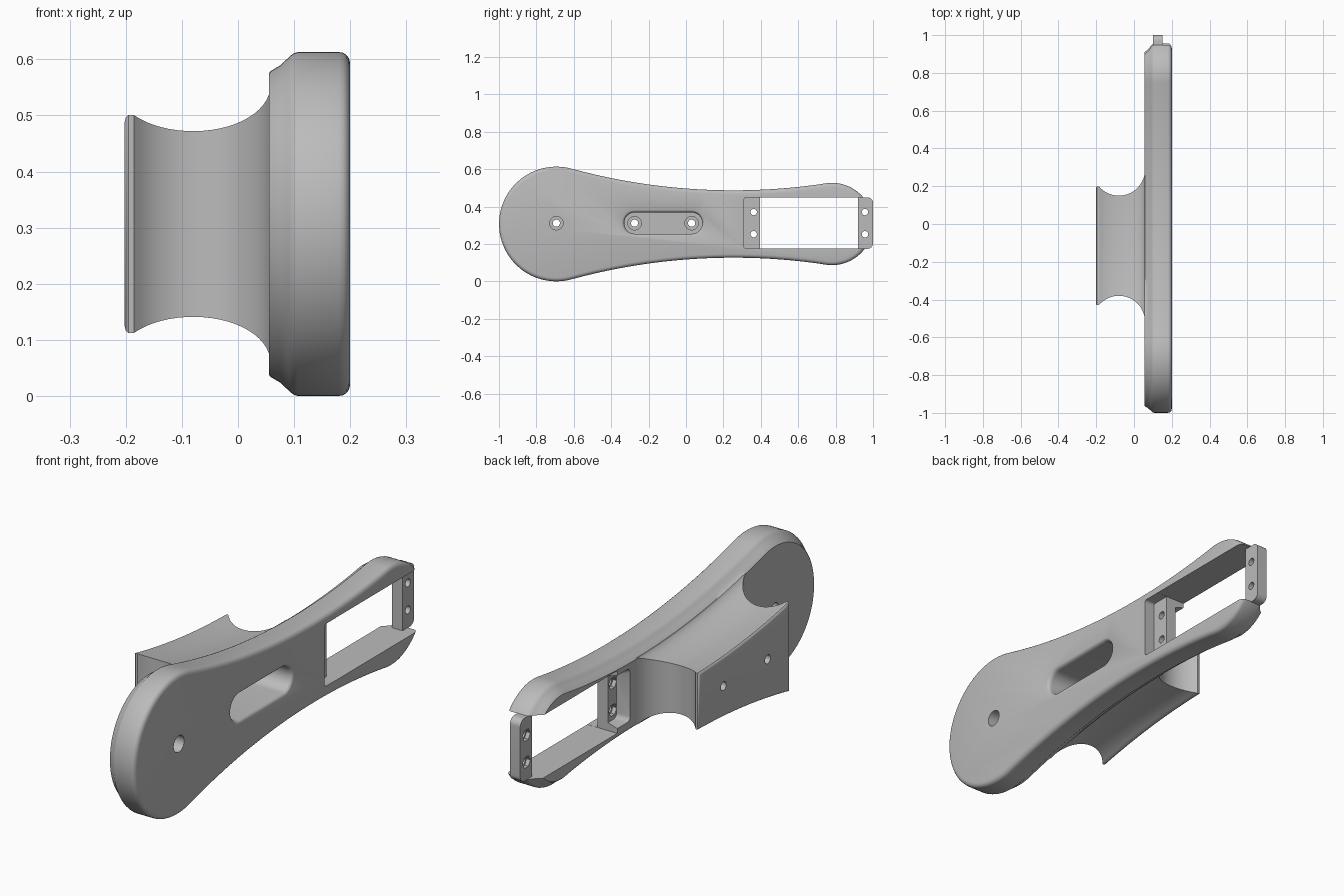
import bpy, bmesh
from math import sin, cos, pi, sqrt, atan2

old = bpy.data.objects.get("Cube")
if old:
    bpy.data.objects.remove(old)

mat = bpy.data.materials.new("plain grey")
mat.use_nodes = True
mat.diffuse_color = (0.5, 0.5, 0.5, 1)
mat.node_tree.nodes["Principled BSDF"].inputs["Base Color"].default_value = (0.5, 0.5, 0.5, 1)

MID = 0.3065                          # height of the long axis
BIG_Y, BIG_R = -0.693, 0.3065         # large round end
END_Y, END_R = 0.78, 0.22             # small round end
NECK_Y, NECK_Z, NECK_R = 0.254, 3.48, 3.3   # hollow arc of the waist


def loft(name, rings):
    """Closed solid through rings of (x, [(y, z), ...])."""
    bm = bmesh.new()
    loops = [[bm.verts.new((x, y, z)) for y, z in pts] for x, pts in rings]
    for a, b in zip(loops, loops[1:]):
        for i in range(len(a)):
            j = (i + 1) % len(a)
            bm.faces.new((a[i], a[j], b[j], b[i]))
    bm.faces.new(loops[0][::-1])
    bm.faces.new(loops[-1])
    bmesh.ops.recalc_face_normals(bm, faces=bm.faces)
    mesh = bpy.data.meshes.new(name)
    bm.to_mesh(mesh)
    bm.free()
    mesh.materials.append(mat)
    obj = bpy.data.objects.new(name, mesh)
    bpy.context.collection.objects.link(obj)
    return obj


def arc(y, z, r, a0, a1, n):
    return [(y + r * cos(a0 + (a1 - a0) * i / n), z + r * sin(a0 + (a1 - a0) * i / n))
            for i in range(n + 1)]


def rounded(y0, y1, z0, z1, r, n=10):
    """Rounded rectangle across y and z."""
    pts = []
    for k, (y, z) in enumerate([(y1 - r, z1 - r), (y0 + r, z1 - r),
                                (y0 + r, z0 + r), (y1 - r, z0 + r)]):
        pts += arc(y, z, r, k * pi / 2, (k + 1) * pi / 2, n)
    # drop points that coincide where two corners meet
    return [p for i, p in enumerate(pts)
            if abs(p[0] - pts[i - 1][0]) + abs(p[1] - pts[i - 1][1]) > 1e-5]


def box(x0, x1, y0, y1, z0, z1):
    pts = [(y0, z0), (y1, z0), (y1, z1), (y0, z1)]
    return loft("cutter", [(x0, pts), (x1, pts)])


def rod(x0, x1, y, z, r, n=32):
    pts = arc(y, z, r, 0, 2 * pi, n)[:-1]
    return loft("cutter", [(x0, pts), (x1, pts)])


def combine(target, tool, operation="DIFFERENCE"):
    mod = target.modifiers.new("join", "BOOLEAN")
    mod.operation, mod.solver, mod.object = operation, "EXACT", tool
    tool.hide_render = True
    bpy.context.view_layer.objects.active = target
    bpy.ops.object.modifier_apply(modifier=mod.name)
    bpy.data.objects.remove(tool)


def outline(inset):
    """Paddle outline, drawn inward by the inset."""
    big = atan2(NECK_Z, NECK_Y - BIG_Y)
    end = atan2(NECK_Z, NECK_Y - END_Y)
    upper = arc(BIG_Y, 0, BIG_R - inset, pi, big, 36)
    upper += arc(NECK_Y, NECK_Z, NECK_R + inset, big - pi, end - pi, 36)[1:-1]
    upper += arc(END_Y, 0, END_R - inset, end, 0, 28)
    lower = [(y, -z) for y, z in upper[-2:0:-1]]
    return [(y, z + MID) for y, z in upper + lower]


# Paddle plate: softened back edge, small round on the face edge
body = loft("paddle_body", [(x, outline(d)) for x, d in [
    (0.055, 0.038), (0.058, 0.034), (0.075, 0.024), (0.09, 0.01), (0.098, 0.003), (0.106, 0),
    (0.18, 0), (0.188, 0.0015), (0.194, 0.006), (0.198, 0.012), (0.2, 0.02)]])


# Saddle shaped mount behind the plate
def mount_ring(x, shrink=0):
    k = 0.138 - sqrt(0.138 ** 2 - (max(x, -0.186) + 0.08) ** 2)
    y0, y1, n = -0.38 - k + shrink, 0.15 + k - shrink, 24
    ys = [y0 + (y1 - y0) * i / n for i in range(n + 1)]
    half = [NECK_Z - sqrt(NECK_R ** 2 - (y - NECK_Y) ** 2) - 0.076 + 0.38 * k - shrink
            for y in ys]
    top = [(y, MID + h) for y, h in zip(ys, half)]
    return top + [(y, MID - h) for y, h in zip(ys[::-1], half[::-1])]


rings = [(-0.202, mount_ring(-0.2, 0.01)), (-0.2, mount_ring(-0.2, 0.004)),
         (-0.195, mount_ring(-0.2)), (-0.19, mount_ring(-0.2))]
for i in range(21):
    x = -0.08 + 0.138 * sin(-0.87 + (1.36 + 0.87) * i / 20)
    rings.append((x, mount_ring(x)))
rings.append((0.12, rings[-1][1]))
combine(body, loft("mount", rings), "UNION")

# End of the paddle: clear the tip and add the thin fixing tab
W0, W1 = 0.175, 0.448
combine(body, box(0, 0.3, 0.91, 1.2, W0, W1))
tab_pts = rounded(0.85, 1.0, W0 - 0.001, W1 + 0.001, 0.03)
combine(body, loft("tab", [(0.1, tab_pts), (0.15, tab_pts)]), "UNION")

# Window, and the stepped ledge in front of it
combine(body, box(0, 0.3, 0.395, 0.92, W0, W1))
ledge = rounded(0.31, 0.6, W0 + 0.0005, W1 - 0.0005, 0.012, 4)
combine(body, loft("cutter", [(0.15, ledge), (0.3, ledge)]))

# Tapered pocket behind the ledge
combine(body, loft("cutter", [(0.03, rounded(0.29, 0.5, 0.188, 0.435, 0.02, 4)),
                              (0.1, rounded(0.335, 0.5, 0.21, 0.413, 0.02, 4))]))

# Finger slot with a rounded rim
slot = []
for x, grow in [(-0.1, 0), (0.18, 0), (0.188, 0.001), (0.194, 0.004), (0.198, 0.008),
                (0.2, 0.013), (0.21, 0.015)]:
    slot.append((x, rounded(-0.33 - grow, 0.087 + grow, 0.254 - grow, 0.368 + grow,
                            0.0565 + grow)))
combine(body, loft("cutter", slot))

# Counterbored screw holes through the slot floor and the large end
for y, x0, x1 in [(-0.275, -0.13, -0.05), (0.03, -0.13, -0.05), (BIG_Y, 0.13, 0.3)]:
    combine(body, rod(x0, x1, y, 0.311, 0.036))
    combine(body, rod(-0.3, 0.3, y, 0.311, 0.019))

# Small fixing holes with hexagonal nut seats behind
for y in (0.362, 0.957):
    for z in (0.252, 0.37):
        combine(body, rod(0.06, 0.3, y, z, 0.017, 24))
        combine(body, rod(0.06, 0.118, y, z, 0.027, 6))

bpy.ops.object.select_all(action="DESELECT")
body.select_set(True)
bpy.context.view_layer.objects.active = body
bpy.ops.object.shade_smooth_by_angle(angle=0.6)
